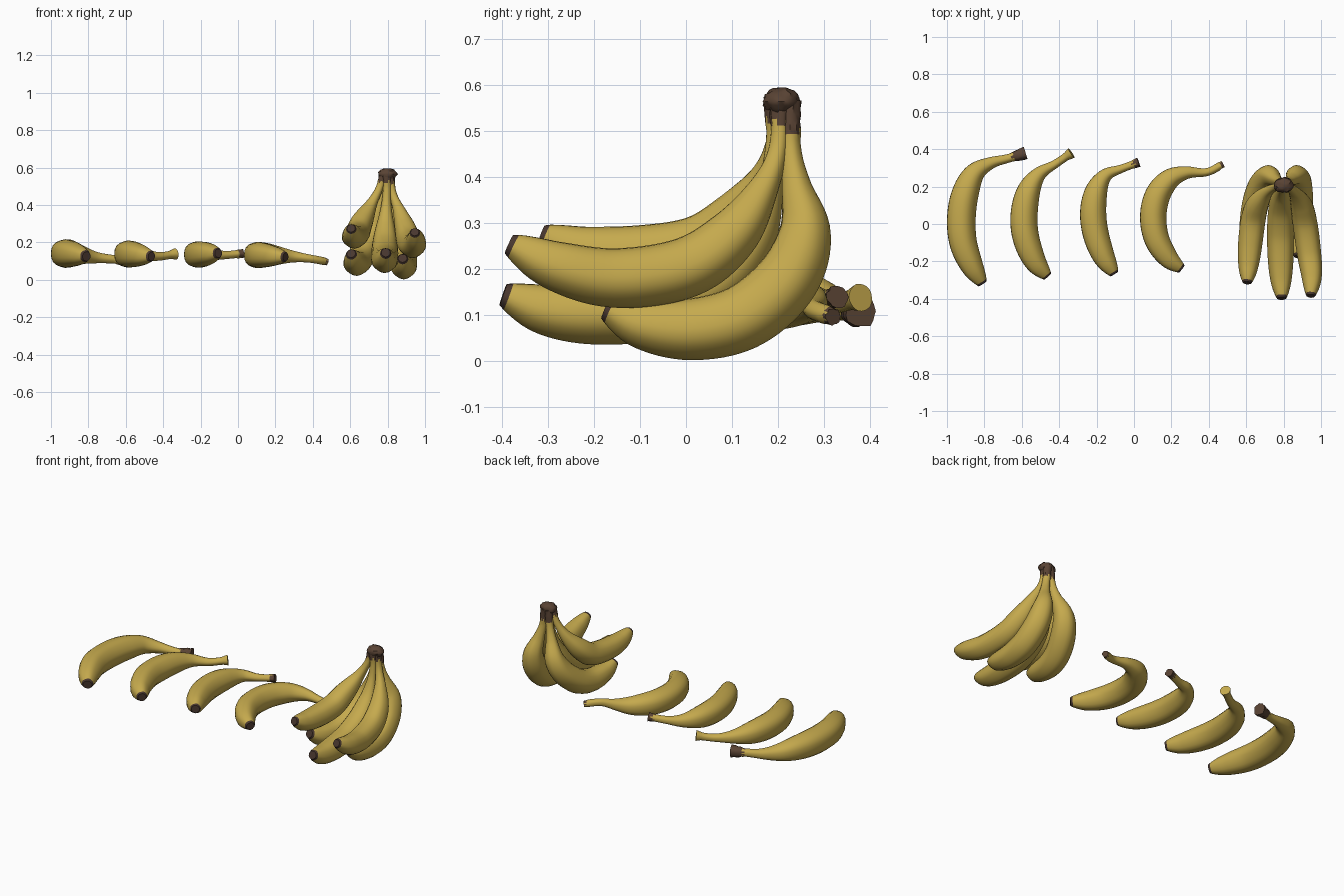
import bpy, bmesh, math, random
from mathutils import Vector

if "Cube" in bpy.data.objects:
    bpy.data.objects.remove(bpy.data.objects["Cube"])

random.seed(4)


def material(name, rgb):
    m = bpy.data.materials.new(name)
    m.diffuse_color = (*rgb, 1)
    m.use_nodes = True
    m.node_tree.nodes["Principled BSDF"].inputs["Base Color"].default_value = m.diffuse_color
    return m


MATS = [material("banana_yellow", (0.56, 0.40, 0.075)),
        material("tip_brown", (0.065, 0.038, 0.028)),
        material("stem_brown", (0.10, 0.056, 0.034))]

# radius along the fruit: (fraction from blossom tip to stem, relative radius)
PROFILE = [(0, .33), (.012, .42), (.05, .62), (.11, .79), (.2, .93), (.32, 1), (.45, 1.01),
           (.55, .96), (.64, .83), (.72, .60), (.79, .41), (.86, .31), (.94, .29), (1, .31)]


def lerp_profile(t):
    for (a, ra), (b, rb) in zip(PROFILE, PROFILE[1:]):
        if t <= b:
            return ra + (rb - ra) * (t - a) / (b - a)
    return PROFILE[-1][1]


def radius_at(t):
    # light smoothing of the profile, keeping the blunt tip
    w = min(.04, t, 1 - t)
    return sum(lerp_profile(t + w * k / 2) for k in (-2, -1, 0, 1, 2)) / 5


def smooth_path(points, steps=24):
    p = [Vector(q) for q in points]
    p = [2 * p[0] - p[1]] + p + [2 * p[-1] - p[-2]]
    out = []
    for i in range(1, len(p) - 2):
        a, b, c, d = p[i - 1:i + 3]
        for s in range(steps):
            u = s / steps
            out.append(.5 * (2 * b + (c - a) * u + (2 * a - 5 * b + 4 * c - d) * u * u
                             + (3 * b - a - 3 * c + d) * u ** 3))
    return out + [p[-2]]


def finish(bm, name):
    bmesh.ops.recalc_face_normals(bm, faces=bm.faces)
    me = bpy.data.meshes.new(name)
    bm.to_mesh(me)
    bm.free()
    for m in MATS:
        me.materials.append(m)
    ob = bpy.data.objects.new(name, me)
    bpy.context.collection.objects.link(ob)
    bpy.ops.object.select_all(action='DESELECT')
    ob.select_set(True)
    bpy.context.view_layer.objects.active = ob
    bpy.ops.object.shade_smooth_by_angle(angle=math.radians(45))


def banana(name, points, r, ref, brown=0.0, flare=0.0, sides=20):
    path = smooth_path(points)
    dist = [0]
    for a, b in zip(path, path[1:]):
        dist.append(dist[-1] + (b - a).length)
    total = dist[-1]

    def at(t):
        d = max(0, min(1, t)) * total
        for i in range(len(path) - 1):
            if d <= dist[i + 1]:
                return path[i].lerp(path[i + 1], (d - dist[i]) / (dist[i + 1] - dist[i]))
        return path[-1]

    ts = [0, .006, .014] + [.014 + .986 * i / 56 for i in range(1, 57)]
    bm = bmesh.new()
    rings = []
    for t in ts:
        c = at(t)
        tan = (at(t + .01) - at(t - .01)).normalized()
        side = tan.cross(Vector(ref)).normalized()
        up = side.cross(tan)
        left = (1 - t) * total
        grow = flare * max(0, 1 - left / max(brown, .03)) ** .6
        ring = []
        for k in range(sides):
            ang = 2 * math.pi * k / sides
            # five soft ridges round the peel
            rad = r * radius_at(t) * (1 + .025 * math.cos(5 * ang)) + grow
            if left < brown:
                rad *= random.uniform(.9, 1.1)
            ring.append(bm.verts.new(c + rad * (side * math.cos(ang) + up * math.sin(ang))))
        rings.append(ring)
    for i in range(len(ts) - 1):
        for k in range(sides):
            j = (k + 1) % sides
            f = bm.faces.new((rings[i][k], rings[i][j], rings[i + 1][j], rings[i + 1][k]))
            if ts[i + 1] < .015:
                f.material_index = 1
            elif (1 - ts[i]) * total < brown + random.uniform(-.01, .01) and brown:
                f.material_index = 2
    bm.faces.new(rings[0]).material_index = 1
    bm.faces.new(rings[-1]).material_index = 2 if brown else 0
    finish(bm, name)


# four loose bananas lying in a row
Z = (0, 0, 1)
banana("loose_banana_1", [(-.81, -.32, .125), (-.87, -.22, .135), (-.915, -.1, .14), (-.925, .03, .14),
       (-.905, .16, .14), (-.855, .27, .135), (-.77, .325, .12), (-.67, .352, .11), (-.58, .38, .108)],
       .076, Z, .075, .012)
banana("loose_banana_2", [(-.462, -.282, .125), (-.53, -.2, .132), (-.578, -.08, .137), (-.59, .04, .137),
       (-.567, .17, .137), (-.51, .265, .133), (-.42, .322, .125), (-.335, .38, .138)],
       .072, Z, 0, .008)
banana("loose_banana_3", [(-.105, -.268, .142), (-.165, -.17, .138), (-.207, -.05, .135), (-.22, .07, .135),
       (-.2, .185, .135), (-.15, .262, .135), (-.07, .295, .132), (.025, .33, .14)],
       .07, Z, .035, .003)
banana("loose_banana_4", [(.255, -.242, .122), (.18, -.18, .128), (.12, -.08, .132), (.101, .04, .132),
       (.125, .155, .132), (.19, .24, .13), (.28, .275, .125), (.39, .278, .112), (.475, .32, .096)],
       .07, Z, .018, -.004)

# five bananas joined in a bunch
X = (1, 0, 0)
banana("bunch_upper_right", [(.945, -.385, .255), (.95, -.28, .207), (.935, -.15, .182), (.915, 0, .205),
       (.895, .1, .275), (.862, .165, .37), (.828, .2, .46), (.812, .205, .57)], .066, X, .06, .004)
banana("bunch_upper_left", [(.605, -.315, .275), (.612, -.22, .24), (.622, -.1, .232), (.637, .02, .25),
       (.66, .1, .305), (.705, .165, .39), (.752, .195, .48), (.78, .2, .565)], .066, X, .05, .004)
banana("bunch_middle", [(.79, -.398, .145), (.786, -.3, .112), (.784, -.18, .106), (.784, -.05, .125),
       (.786, .07, .185), (.788, .145, .275), (.792, .182, .38), (.796, .195, .48), (.796, .195, .565)],
       .072, X, .05, .004)
banana("bunch_lower_right", [(.88, -.175, .115), (.885, -.09, .08), (.886, .02, .071), (.886, .13, .1),
       (.88, .22, .18), (.868, .258, .28), (.842, .24, .38), (.822, .228, .46), (.81, .225, .565)],
       .071, X, .08, .003)
banana("bunch_lower_left", [(.605, -.165, .14), (.62, -.08, .102), (.635, .03, .09), (.655, .13, .12),
       (.69, .22, .195), (.722, .257, .28), (.757, .238, .38), (.777, .226, .46), (.79, .222, .56)],
       .071, X, .08, .003)

# rough dried crown where the stems meet
bm = bmesh.new()
bmesh.ops.create_icosphere(bm, subdivisions=3, radius=1)
for v in bm.verts:
    d = v.co * random.uniform(.88, 1.08)
    v.co = Vector((.80 + d.x * .052, .207 + d.y * .04, .565 + max(-1, min(.95, d.z)) * .032))
for f in bm.faces:
    f.material_index = 2
finish(bm, "bunch_crown")
